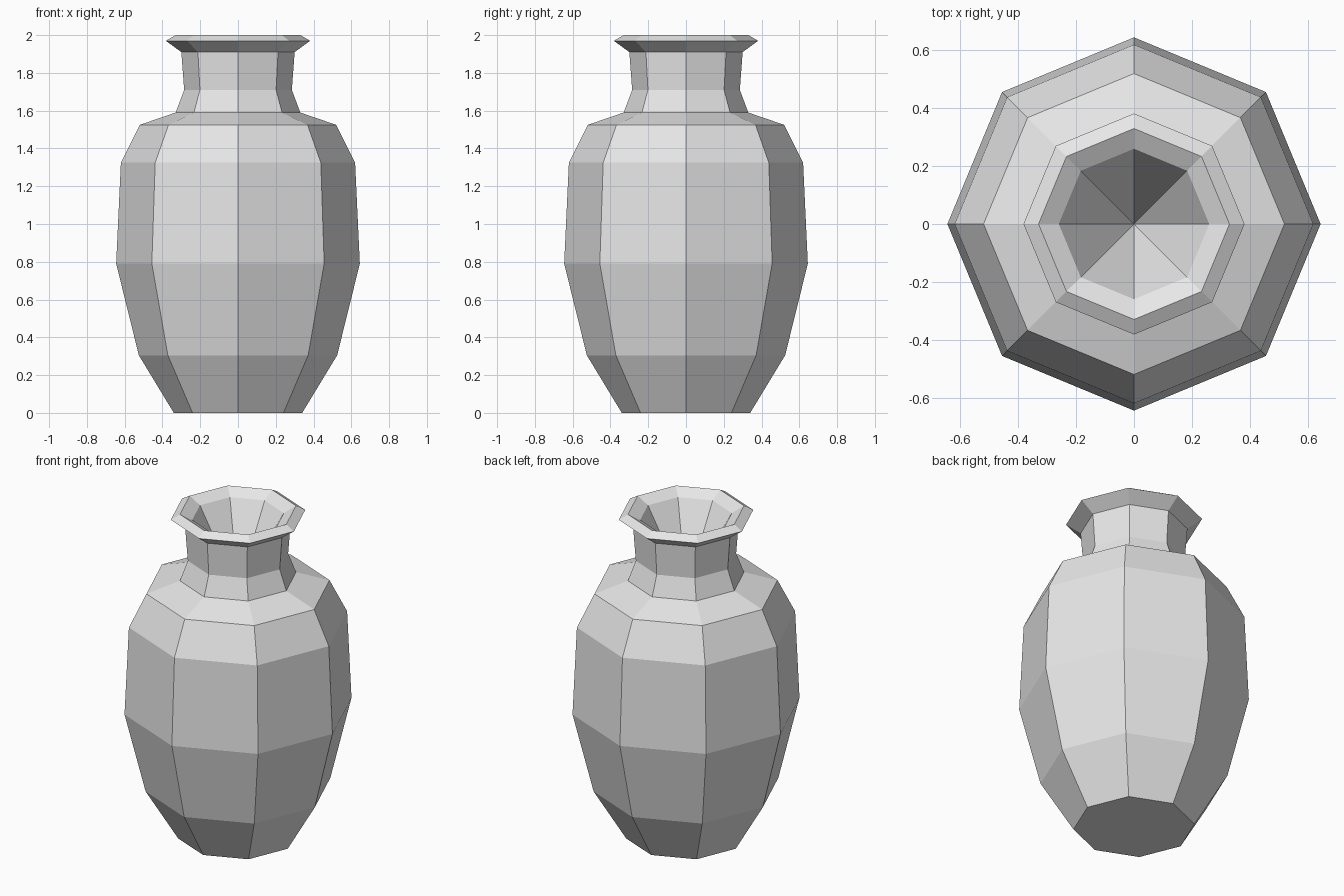
import bpy
import bmesh
from math import cos, sin, pi

cube = bpy.data.objects.get("Cube")
if cube:
    bpy.data.objects.remove(cube, do_unlink=True)

SIDES = 8

# Clay material
clay = bpy.data.materials.new("light_grey_clay")
clay.use_nodes = True
colour = (0.8, 0.8, 0.8, 1.0)
clay.diffuse_color = colour
clay.node_tree.nodes["Principled BSDF"].inputs["Base Color"].default_value = colour

# Silhouette as (radius, height), from the foot up over the lip and into the mouth
profile = [
    (0.34, 0.0),     # foot
    (0.525, 0.305),  # lower belly
    (0.645, 0.79),   # widest belly
    (0.62, 1.325),   # upper belly
    (0.52, 1.525),   # shoulder
    (0.33, 1.59),    # neck base
    (0.285, 1.71),   # neck waist
    (0.30, 1.91),    # neck top
    (0.382, 1.97),   # lip edge
    (0.33, 2.0),     # rim
    (0.26, 1.96),    # mouth
]
mouth_bottom = (0, 0, 1.5)


def add_ring(bm, radius, z):
    angles = [2 * pi * i / SIDES for i in range(SIDES)]
    return [bm.verts.new((radius * cos(a), radius * sin(a), z)) for a in angles]


bm = bmesh.new()
rings = [add_ring(bm, r, z) for r, z in profile]

# Walls between neighbouring rings
for low, high in zip(rings, rings[1:]):
    for i in range(SIDES):
        j = (i + 1) % SIDES
        bm.faces.new((low[i], low[j], high[j], high[i]))

# Flat base, and the mouth narrowing to a point
bm.faces.new(list(reversed(rings[0])))
tip = bm.verts.new(mouth_bottom)
for i in range(SIDES):
    bm.faces.new((rings[-1][i], rings[-1][(i + 1) % SIDES], tip))
bmesh.ops.recalc_face_normals(bm, faces=bm.faces)

mesh = bpy.data.meshes.new("vase")
bm.to_mesh(mesh)
bm.free()
mesh.materials.append(clay)
vase = bpy.data.objects.new("vase", mesh)
bpy.context.collection.objects.link(vase)
